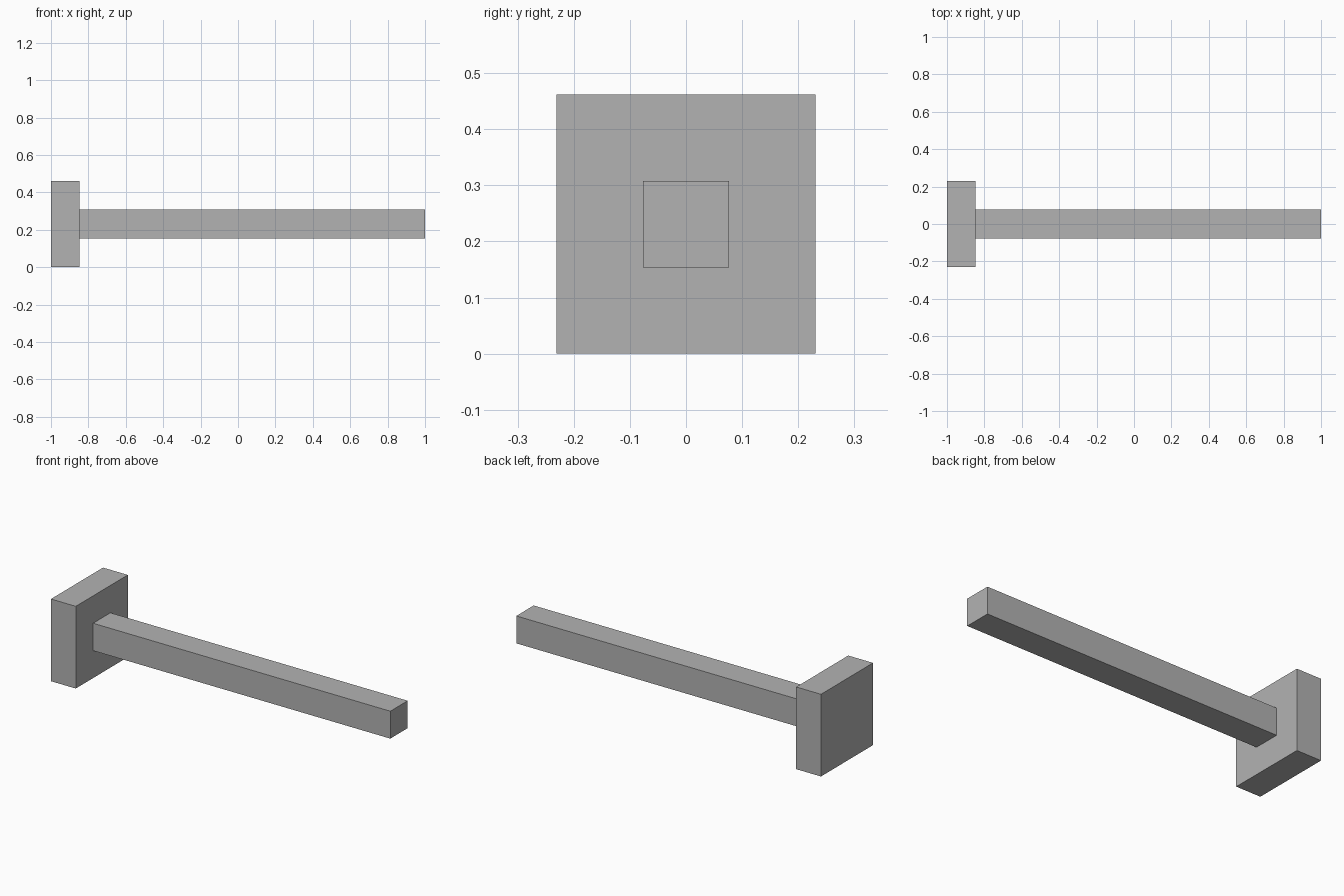
import bpy

if "Cube" in bpy.data.objects:
    bpy.data.objects.remove(bpy.data.objects["Cube"])

U = 2 / 13  # module: the shaft is one unit thick, the head three units wide

grey = bpy.data.materials.new("plain_grey")
grey.diffuse_color = (0.45, 0.45, 0.45, 1)
grey.use_nodes = True
grey.node_tree.nodes["Principled BSDF"].inputs["Base Color"].default_value = grey.diffuse_color


def box(name, x0, x1, width):
    """Square-section block along x, centred on the shared axis."""
    bpy.ops.mesh.primitive_cube_add(size=1, location=((x0 + x1) / 2, 0, 1.5 * U))
    obj = bpy.context.object
    obj.name = name
    obj.scale = (x1 - x0, width, width)
    bpy.ops.object.transform_apply(location=False, rotation=False, scale=True)
    obj.data.materials.append(grey)
    return obj


# Square head plate
box("head", -1, -1 + U, 3 * U)

# Long square shaft
box("shaft", -1 + U, 1, U)
